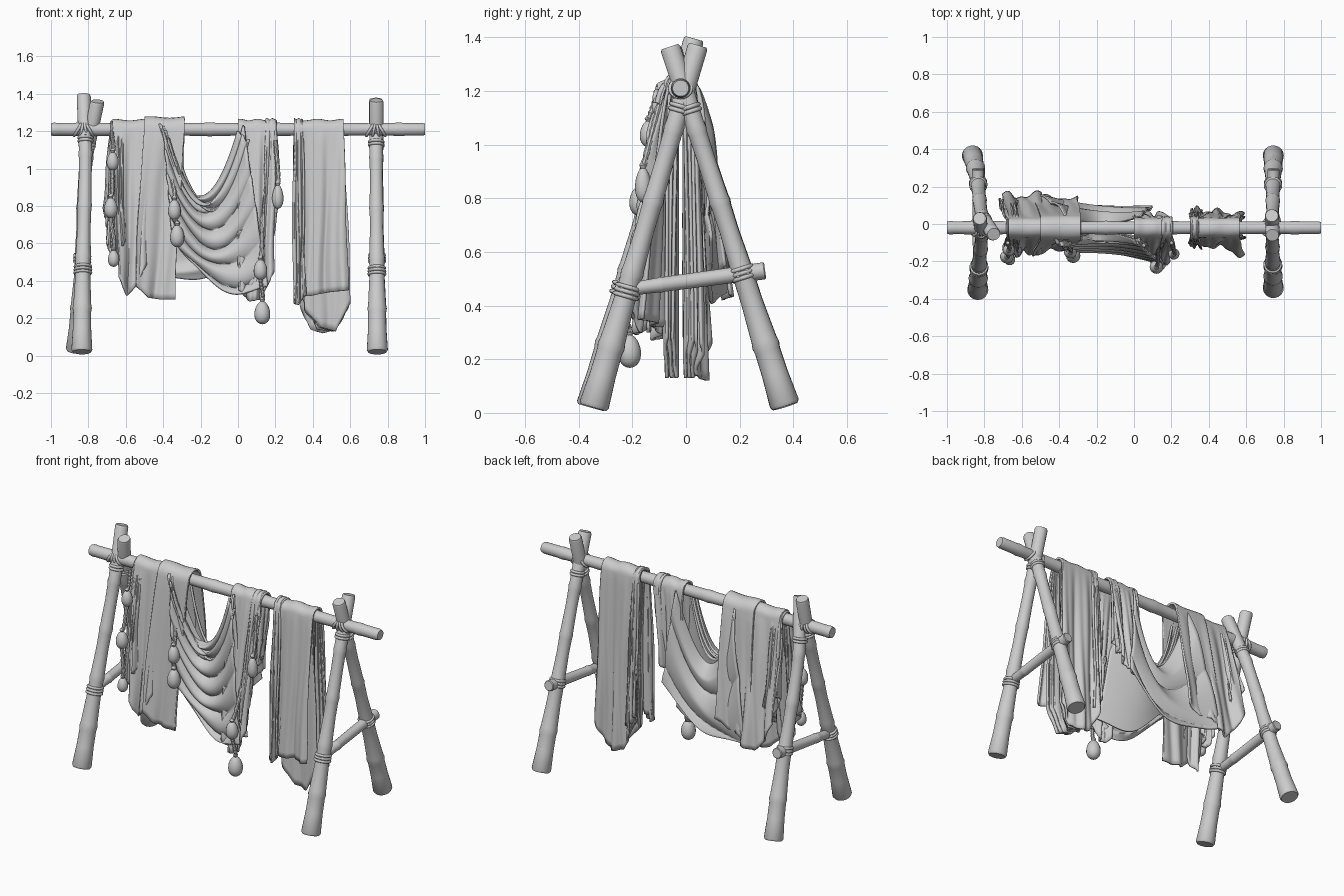
import bpy, bmesh, math, random
from mathutils import Vector

random.seed(4)
if "Cube" in bpy.data.objects:
    bpy.data.objects.remove(bpy.data.objects["Cube"], do_unlink=True)

grey = bpy.data.materials.new("plain grey")
grey.use_nodes = True
grey.diffuse_color = (0.6, 0.6, 0.6, 1)
grey.node_tree.nodes["Principled BSDF"].inputs["Base Color"].default_value = (0.6, 0.6, 0.6, 1)

BAR_Y, BAR_Z, WRAP = -0.02, 1.21, 0.046
LEG = [0.056, 0.048, 0.041, 0.037, 0.036, 0.035, 0.038]


def finish(name, bm, angle=40):
    bmesh.ops.recalc_face_normals(bm, faces=bm.faces[:])
    me = bpy.data.meshes.new(name)
    bm.to_mesh(me)
    bm.free()
    me.materials.append(grey)
    me.shade_smooth()
    me.set_sharp_from_angle(angle=math.radians(angle))
    ob = bpy.data.objects.new(name, me)
    bpy.context.collection.objects.link(ob)
    return ob


def skin(bm, rows, closed):
    """Join neighbouring rows of vertices with quads."""
    for a, b in zip(rows, rows[1:]):
        n = len(a)
        for i in range(n if closed else n - 1):
            j = (i + 1) % n
            bm.faces.new((a[i], a[j], b[j], b[i]))


def mix(a, b, t):
    return a + (b - a) * t


def along(values, t):
    s = t * (len(values) - 1)
    i = min(int(s), len(values) - 2)
    return mix(values[i], values[i + 1], s - i)


def spine(a, b, bend, t):
    """Point on a pole from a to b that bows sideways, most near three quarters up."""
    return a.lerp(b, t) + Vector((bend * 9.5 * t ** 3 * (1 - t), 0, 0))


def turned(name, a, b, profile, sides=20, bend=0.0):
    """Round part from a to b; profile holds (fraction, radius)."""
    a, b = Vector(a), Vector(b)
    q = (b - a).to_track_quat('Z', 'Y')
    bm = bmesh.new()
    rows = []
    for t, r in profile:
        centre = spine(a, b, bend, t)
        rows.append([bm.verts.new(centre + q @ Vector((r * math.cos(k), r * math.sin(k), 0)))
                     for k in (math.tau * i / sides for i in range(sides))])
    skin(bm, rows, True)
    bm.faces.new(rows[0])
    bm.faces.new(rows[-1])
    return finish(name, bm)


def bamboo(name, a, b, radii, nodes, bend=0.0):
    """Tapering cane with a raised ring at each node and softened ends."""
    prof = [(0, radii[0] * 0.88), (0.008, radii[0])]
    for n in nodes:
        r = along(radii, n)
        prof += [(n - 0.08, along(radii, n - 0.08) * 0.95), (n - 0.015, r), (n, r * 1.08), (n + 0.015, r)]
    prof += [(0.992, radii[-1]), (1, radii[-1] * 0.88)]
    return turned(name, a, b, prof, 24, bend)


def rope_ring(name, centre, axis, radius, thick=0.008):
    q = Vector(axis).to_track_quat('Z', 'Y')
    bm = bmesh.new()
    rows = []
    for i in range(25):
        k = math.tau * i / 24
        row = []
        for j in range(8):
            m = math.tau * j / 8
            d = radius + thick * math.cos(m)
            p = Vector((d * math.cos(k), d * math.sin(k), thick * math.sin(m)))
            row.append(bm.verts.new(Vector(centre) + q @ p))
        rows.append(row)
    skin(bm, rows, True)
    bmesh.ops.remove_doubles(bm, verts=bm.verts[:], dist=1e-5)
    return finish(name, bm, 80)


def cloth(name, rows_of_points):
    bm = bmesh.new()
    skin(bm, [[bm.verts.new(p) for p in row] for row in rows_of_points], False)
    ob = finish(name, bm, 80)
    mod = ob.modifiers.new("thickness", 'SOLIDIFY')
    mod.thickness, mod.offset = 0.012, 0
    return ob


def draped(name, top, front, back, z_front, z_back, k_front, k_back, amp, folds, lift=0.0, cols=60):
    """Panel laid over the bar; z and k lists give hem height and outward lean across the width."""
    phase = random.uniform(0, 6)
    wrap = WRAP + lift

    def hang(side, h, u):
        hem, foot, lean = (z_front, front, k_front) if side < 0 else (z_back, back, k_back)
        w = (0.7 * math.sin(math.tau * folds * u + phase + 0.8 * math.sin(3 * h + side))
             + 0.3 * math.sin(math.tau * folds * 2.3 * u + 2 * phase + 2 * h))
        out = wrap + along(lean, u) * h + amp * h ** 0.6 * (1 + w)
        x = mix(mix(*top, u), mix(*foot, u), h ** 0.8)
        x += 0.006 * math.sin(7 * h + 5 * u + phase) * h
        return (x, BAR_Y + side * out, BAR_Z - h * (BAR_Z - along(hem, u)))

    us = [i / cols for i in range(cols + 1)]
    rows = [[hang(-1, 1 - i / 28, u) for u in us] for i in range(28)]
    for i in range(11):
        k = math.pi * (1 - i / 10)
        rows.append([(mix(*top, u), BAR_Y + wrap * math.cos(k),
                      BAR_Z + (wrap + 0.004 * math.sin(folds * 6 * u + phase)) * math.sin(k))
                     for u in us])
    rows += [[hang(1, (i + 1) / 28, u) for u in us] for i in range(28)]
    return cloth(name, rows)


def swag(name, side, left, right, sag, belly, folds, skew):
    """Sagging cloth between two edges; each edge is (x, z) top then (x, z) bottom."""
    rows = []
    for i in range(61):
        v = i / 60
        row = []
        for j in range(41):
            u = j / 40
            bow = 4 * u * (1 - u)
            x = mix(mix(left[0], left[2], v), mix(right[0], right[2], v), u)
            z = mix(mix(left[1], left[3], v), mix(right[1], right[3], v), u) - mix(*sag, v) * bow
            crease = abs(math.sin(math.pi * folds * v + skew * u)) ** 0.7
            out = 0.06 - 0.045 * bow + mix(*belly, u) * v ** 0.6
            out += (0.015 + 0.025 * bow) * crease * min(1, 4 * v + 0.2)
            row.append((x, BAR_Y + side * out, z + 0.015 * math.sin(9 * u + 12 * v) * v))
        rows.append(row)
    return cloth(name, rows)


def bead(name, x, y, z, r, h):
    prof = [(0.5 - 0.5 * math.cos(math.pi * i / 14),
             max(0.002, r * math.sin(math.pi * i / 14) * (1 + 0.15 * math.cos(math.pi * i / 14))))
            for i in range(15)]
    turned(name, (x, y, z - h), (x, y, z + h), prof, 16)
    turned(name + "_knot", (x, y, z + h * 0.9), (x, y, z + h * 1.35),
           [(0, 0.008), (0.5, 0.015), (1, 0.007)], 10)


# Crossbar
bamboo("crossbar", (-1, BAR_Y, BAR_Z), (1, BAR_Y, BAR_Z), [0.036, 0.034],
       [0.1, 0.26, 0.425, 0.6, 0.77, 0.93])

# Side frames: crossed legs (foot, tip, bow), brace and rope lashings
frames = {"right": {"front": ((-0.835, -0.355, 0.02), (-0.825, 0.03, 1.395), 0.012),
                    "back": ((-0.865, 0.37, 0.025), (-0.75, -0.055, 1.36), -0.035)},
          "left": {"front": ((0.745, -0.345, 0.02), (0.737, 0.045, 1.37), 0.0),
                   "back": ((0.745, 0.37, 0.025), (0.74, -0.06, 1.365), 0.0)}}
for side, legs in frames.items():
    for leg, (foot, tip, bow) in legs.items():
        bamboo(f"{side}_{leg}_leg", foot, tip, LEG, [0.17, 0.37, 0.57, 0.77], bow)
        foot, tip = Vector(foot), Vector(tip)
        low = 0.32 if leg == "front" else 0.37
        for n, t in enumerate((low - 0.012, low, low + 0.012, 0.82, 0.832)):
            rope_ring(f"{side}_{leg}_lashing_{n}", spine(foot, tip, bow, t), tip - foot, along(LEG, t) + 0.001)
        for n, slant in enumerate((-0.5, 0.5)):
            rope_ring(f"{side}_{leg}_cross_lashing_{n}", spine(foot, tip, bow, low), (slant, 1, 0.2), 0.04)
    bx = -0.835 if side == "right" else 0.745
    bamboo(side + "_brace", (bx, -0.26, 0.455), (bx, 0.295, 0.53), [0.026, 0.032], [0.3, 0.85])
    for n, slant in enumerate((-0.6, -0.2, 0.2, 0.6)):
        rope_ring(f"{side}_top_lashing_{n}", (legs["front"][1][0] + slant * 0.05, BAR_Y, BAR_Z), (1, 0, slant), 0.039)

# Wide cloth at the right end, in overlapping lengths
draped("wide_cloth_outer", (-0.67, -0.47), (-0.64, -0.49), (-0.71, -0.5),
       [0.42, 0.32, 0.37, 0.5], [0.62, 0.5, 0.42, 0.44], [0.08, 0.05], [0.1, 0.1], 0.024, 1.2)
draped("wide_cloth_inner", (-0.5, -0.285), (-0.55, -0.335), (-0.54, -0.3),
       [0.37, 0.31, 0.3, 0.3], [0.45, 0.5, 0.5, 0.55], [0.06, 0.03], [0.08, 0.08], 0.018, 1.1, 0.014)
draped("gathered_edge", (-0.68, -0.62), (-0.7, -0.61), (-0.72, -0.63),
       [0.6, 0.5, 0.62], [0.8, 0.6, 0.7], [0.04, 0.04], [0.05, 0.05], 0.035, 3, -0.004, 40)

# Swags joining the wide cloth to the middle cloth
swag("front_swag", -1, (-0.4, 1.23, -0.35, 0.62), (0.03, 1.23, 0.16, 0.36), (0.4, 0.12), (0.06, 0.12), 5, 1.6)
swag("swag_lining", -1, (-0.36, 1.22, -0.33, 0.64), (0.03, 1.22, 0.16, 0.38), (0.4, 0.12), (0.02, 0.06), 0, 0)
swag("back_swag", 1, (-0.37, 1.22, -0.52, 0.46), (0.04, 1.22, 0.1, 0.64), (0.42, 0.13), (0.11, 0.04), 2, 1.2)
swag("swag_border", -1, (-0.42, 1.24, -0.37, 1.17), (0.0, 1.2, 0.06, 1.14), (0.37, 0.37), (0.03, 0.03), 2, 0.8)

# Middle cloth
draped("middle_cloth", (0.0, 0.2), (0.0, 0.19), (-0.01, 0.14),
       [0.35, 0.29, 0.3, 0.45], [0.66, 0.66, 0.68, 0.74], [0.08, 0.11], [0.0, 0.0], 0.022, 2.2)
draped("middle_cloth_edge", (0.15, 0.205), (0.13, 0.22), (0.11, 0.17),
       [0.5, 0.45, 0.85], [0.78, 0.78, 0.85], [0.07, 0.07], [-0.04, -0.04], 0.024, 2, 0.004, 30)

# Narrow cloth at the left end, long at the back, with folded layers inside
draped("narrow_cloth", (0.31, 0.565), (0.3, 0.585), (0.33, 0.585), [0.32, 0.32, 0.34, 0.35],
       [0.27, 0.14, 0.12, 0.14, 0.26], [0.01, 0.03, 0.08], [0.03, 0.015, 0.0], 0.02, 2)
for n, lift in enumerate((-0.006, -0.02, -0.034)):
    draped(f"narrow_cloth_lining_{n}", (0.33, 0.555), (0.36, 0.605 - 0.02 * n), (0.35, 0.6 - 0.02 * n),
           [0.24, 0.15, 0.13, 0.28], [0.3, 0.14, 0.13, 0.27], [0, 0], [0, 0], 0.01, 1.5, lift)
draped("narrow_cloth_edge", (0.3, 0.345), (0.295, 0.36), (0.3, 0.36),
       [0.28, 0.27, 0.33], [0.38, 0.33, 0.3], [0.02, 0.02], [0.01, 0.01], 0.022, 2, 0.004, 30)

# Hanging cords and their beads
strings = [("outer", -0.675, 1.2, [(-0.67, -0.14, 1.04, 0.032, 0.05), (-0.68, -0.175, 0.79, 0.036, 0.055),
                                   (-0.665, -0.19, 0.52, 0.03, 0.045)]),
           ("swag", -0.36, 1.0, [(-0.34, -0.15, 0.78, 0.034, 0.055), (-0.325, -0.17, 0.64, 0.038, 0.06)]),
           ("edge", 0.2, 1.15, [(0.213, -0.16, 0.85, 0.03, 0.065)]),
           ("low", 0.13, 0.8, [(0.12, -0.23, 0.46, 0.036, 0.055), (0.13, -0.21, 0.23, 0.042, 0.062)])]
for name, x, z, beads in strings:
    start = (x, -0.1, z)
    for n, (bx, by, bz, r, h) in enumerate(beads):
        turned(f"{name}_cord_{n}", start, (bx, by, bz + h),
               [(i / 12, 0.009 + 0.004 * (i % 2)) for i in range(13)], 8, 0.006)
        bead(f"{name}_bead_{n}", bx, by, bz, r, h)
        start = (bx, by, bz - h * 0.9)
